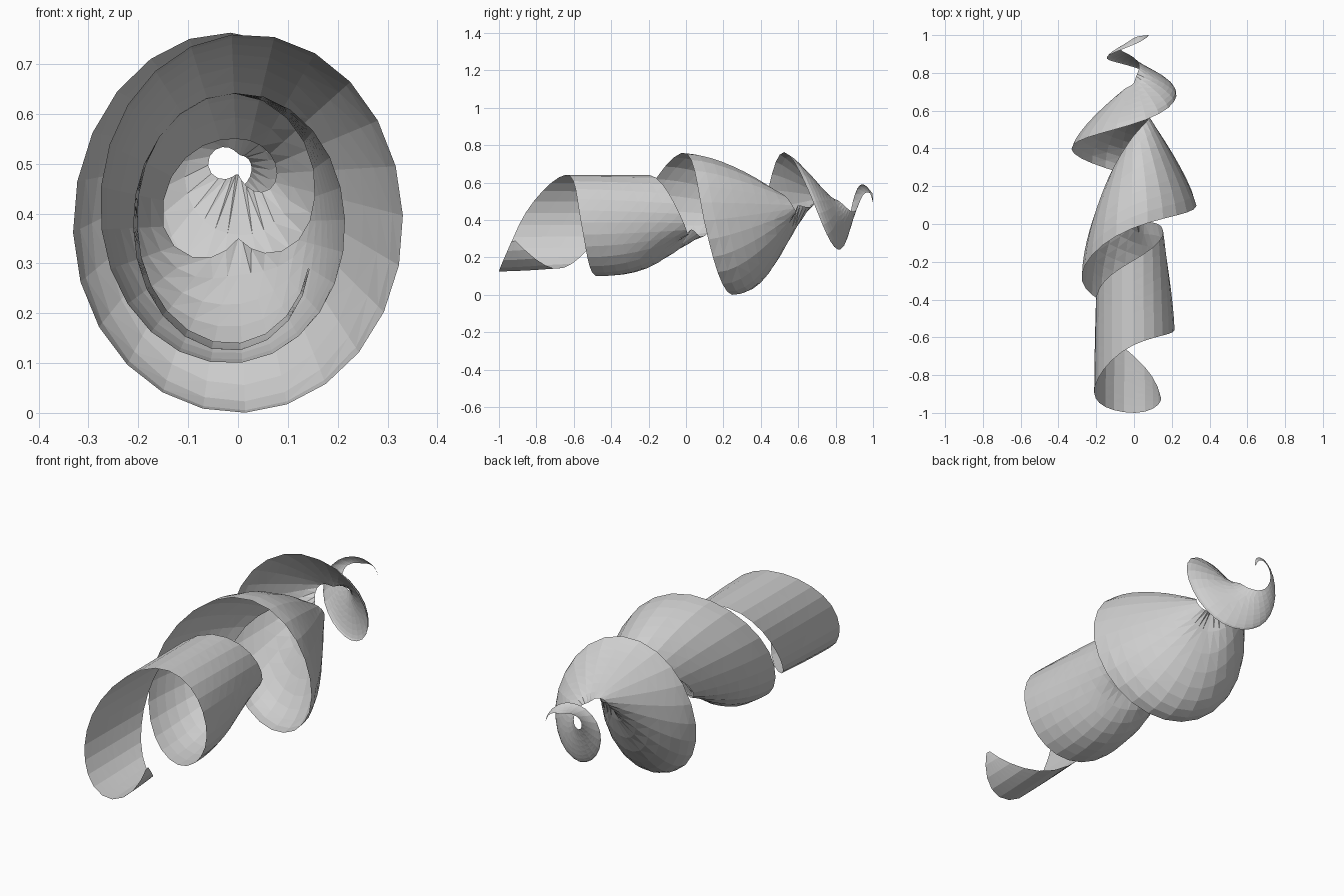
import bpy
import bmesh
import math
from mathutils import Vector

old = bpy.data.objects.get("Cube")
if old:
    bpy.data.objects.remove(old, do_unlink=True)

# Ribbon outline at every quarter turn, starting a quarter turn before the bottom:
# front edge position and radius, back edge position and radius, inward curl
QUARTERS = [Vector(q) for q in (
    (-.9, .165, -.98, .165, 1.6),
    (-1, .255, -.7, .24, 1.6),
    (-.89, .245, -.42, .235, 1.6),
    (-.64, .262, -.19, .26, 1.6),
    (-.56, .25, -.01, .165, 1.4),
    (-.48, .28, .03, .03, 2.6),
    (-.3, .32, .16, .175, 1.7),
    (-.02, .38, .47, .13, 1.7),
    (.1, .385, .58, .085, 1.2),
    (.25, .38, .6, .02, 2.2),
    (.4, .385, .7, .07, 1.4),
    (.53, .36, .75, .02, 1.2),
    (.71, .255, .82, .03, 1.8),
    (.83, .2, .88, .05, 1.6),
    (.885, .165, .93, .085, 1.6),
    (.95, .1, .985, .045, 1.6),
    (1, .09, 1, .085, 1.6),
)]
FIRST_TURN, LAST_TURN = -.17, 3.74
STEPS_PER_TURN = 24
STEPS_ACROSS = 8


def ramp(value, start, end, low, high):
    """Linear blend from low to high, held constant outside start and end."""
    t = min(max((value - start) / (end - start), 0), 1)
    return low + (high - low) * t


def outline(turn):
    """Smooth interpolation through the quarter-turn outline."""
    place = (turn + .25) * 4
    i = min(int(place), len(QUARTERS) - 2)
    t = place - i
    p0 = QUARTERS[max(i - 1, 0)]
    p1, p2 = QUARTERS[i], QUARTERS[i + 1]
    p3 = QUARTERS[min(i + 2, len(QUARTERS) - 1)]
    m1, m2 = (p2 - p0) / 2, (p3 - p1) / 2
    bend = (p2 - p1) * 3 - m1 * 2 - m2
    twist = (p1 - p2) * 2 + m1 + m2
    return p1 + m1 * t + bend * t ** 2 + twist * t ** 3


def ribbon_point(turn, across):
    """Point on the peel; across runs from the front edge to the back edge."""
    y_front, r_front, y_back, r_back, power = outline(turn)
    z_front = ramp(turn, 2.25, 3.5, .38, .49)
    z_back = ramp(turn, 1.25, 2, .38, .5)
    curl = across ** power
    radius = r_front + (r_back - r_front) * curl
    centre = z_front + (z_back - z_front) * curl
    angle = turn * math.tau
    return Vector((-math.sin(angle) * radius * .86,
                   y_front + (y_back - y_front) * across,
                   centre - math.cos(angle) * radius))


# Spiral peel, a thin open sheet wound around the y axis
bm = bmesh.new()
count = round((LAST_TURN - FIRST_TURN) * STEPS_PER_TURN)
rows = []
for n in range(count + 1):
    turn = FIRST_TURN + (LAST_TURN - FIRST_TURN) * n / count
    rows.append([bm.verts.new(ribbon_point(turn, k / STEPS_ACROSS))
                 for k in range(STEPS_ACROSS + 1)])
for a, b in zip(rows, rows[1:]):
    for k in range(STEPS_ACROSS):
        bm.faces.new((a[k], a[k + 1], b[k + 1], b[k]))
bmesh.ops.triangulate(bm, faces=bm.faces[:])
bm.normal_update()

# Normals point away from the winding axis
outward = sum(f.normal.dot(f.calc_center_median() - Vector((0, f.calc_center_median().y, .4)))
              for f in bm.faces)
if outward < 0:
    bmesh.ops.reverse_faces(bm, faces=bm.faces[:])

mesh = bpy.data.meshes.new("spiral_peel")
bm.to_mesh(mesh)
bm.free()
peel = bpy.data.objects.new("spiral_peel", mesh)
bpy.context.collection.objects.link(peel)

# Plain light grey material
grey = bpy.data.materials.new("light_grey")
grey.use_nodes = True
colour = (.62, .62, .62, 1)
grey.diffuse_color = colour
for node in grey.node_tree.nodes:
    if node.type == 'BSDF_PRINCIPLED':
        node.inputs["Base Color"].default_value = colour
mesh.materials.append(grey)
